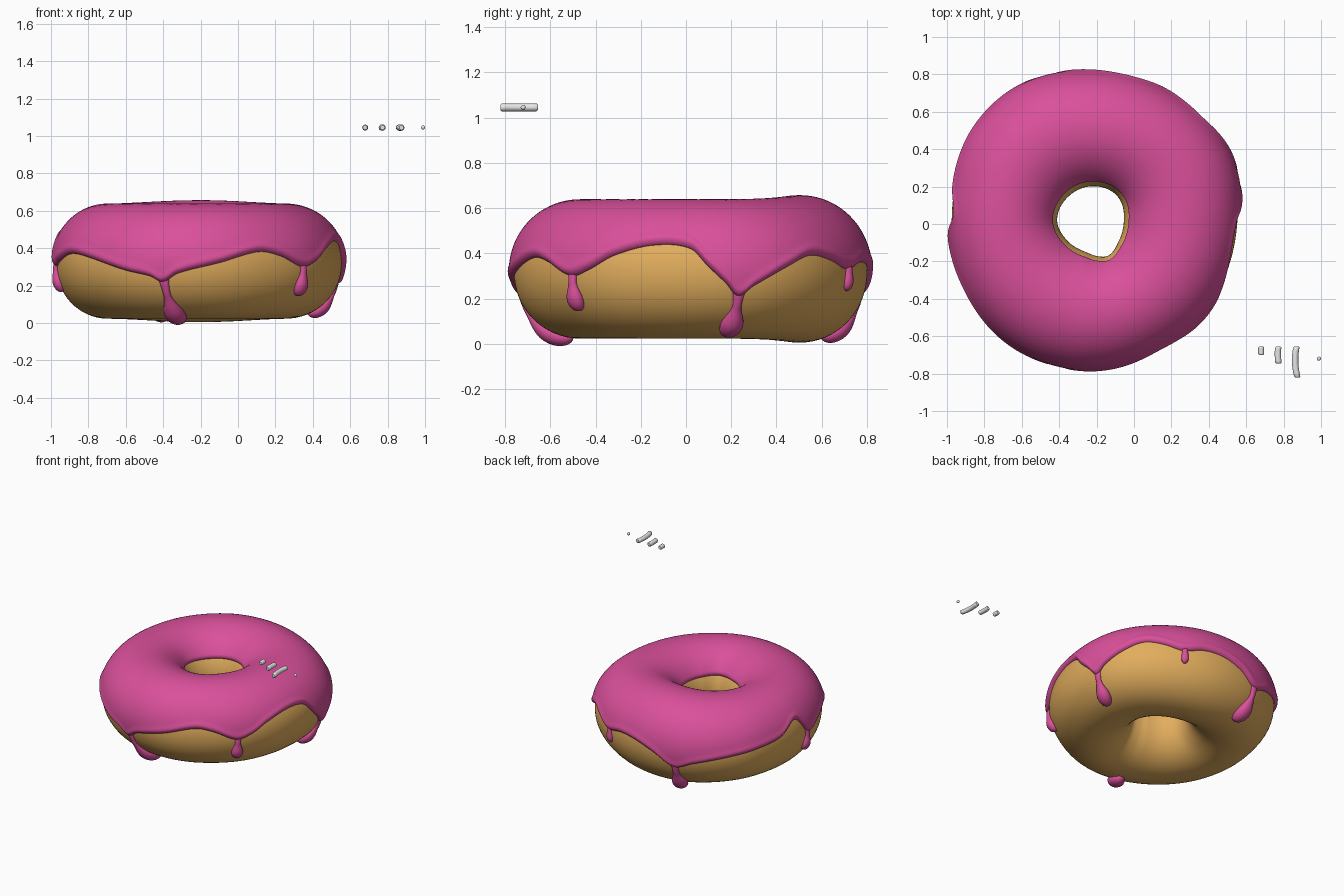
import bpy, bmesh, math
from mathutils import Vector

if "Cube" in bpy.data.objects:
    bpy.data.objects.remove(bpy.data.objects["Cube"])

CX, CY, ZC, N, ICE = -0.2, 0.02, 0.32, 2.03, 0.022


def material(name, rgb):
    m = bpy.data.materials.new(name)
    m.diffuse_color = (*rgb, 1)
    m.use_nodes = True
    m.node_tree.nodes["Principled BSDF"].inputs["Base Color"].default_value = m.diffuse_color
    return m


DOUGH = material("baked dough", (0.76, 0.42, 0.11))
PINK = material("pink icing", (0.70, 0.08, 0.33))
GREY = material("pale grey", (0.8, 0.8, 0.8))

# (angle in degrees, value) control points round the ring
OUTER = [(0, .775), (28, .805), (64, .795), (93, .805), (118, .83), (144, .825), (167, .80),
         (192, .798), (215, .81), (240, .812), (266, .805), (297, .78), (317, .778), (343, .77)]
HOLE = [(0, .135), (52, .16), (90, .17), (135, .184), (180, .2), (214, .18), (250, .168),
        (270, .18), (288, .188), (318, .15)]
# height of the icing's lower edge
EDGE = [(0, .42), (6, .34), (12, .265), (16, .21), (21, .255), (33, .34), (43, .39), (53, .37),
        (63, .33), (75, .36), (86, .35), (97, .30), (108, .22), (117, .26), (130, .30), (150, .34),
        (165, .37), (178, .44), (187, .31), (195, .33), (208, .37), (221, .35), (240, .28),
        (250, .25), (255, .22), (261, .265), (277, .32), (294, .38), (304, .36), (316, .30),
        (324, .33), (333, .39), (347, .435)]


def sample(table, deg):
    """Smooth periodic interpolation of a control table."""
    n = len(table)
    deg %= 360

    def pt(i):
        return table[i % n][0] + 360 * (i // n), table[i % n][1]
    i = max(k for k in range(n) if table[k][0] <= deg)
    (x0, y0), (x1, y1), (x2, y2), (x3, y3) = (pt(i + k) for k in (-1, 0, 1, 2))
    d = x2 - x1
    t = (deg - x1) / d
    m1, m2 = (y2 - y0) / (x2 - x0) * d, (y3 - y1) / (x3 - x1) * d
    return ((2*t**3 - 3*t*t + 1) * y1 + (t**3 - 2*t*t + t) * m1
            + (3*t*t - 2*t**3) * y2 + (t**3 - t*t) * m2)


def power(v, p):
    return math.copysign(abs(v) ** p, v)


def height(deg):
    return 0.297 + 0.018 * max(0, math.sin(math.radians(deg))) ** 4


def ring_point(deg, a, off=0.0):
    """Point on the dough: deg round the ring, a round its section (0 = outside)."""
    ro, ri = sample(OUTER, deg) - ICE, sample(HOLE, deg) + ICE * .5
    w = (ro - ri) / 2 + off
    r = (ro + ri) / 2 + w * power(math.cos(a), 2 / N)
    z = ZC + (height(deg) + off) * power(math.sin(a), 2 / N)
    t = math.radians(deg)
    return Vector((CX + r * math.cos(t), CY + r * math.sin(t), z))


def section_angle(deg, z):
    s = max(-0.99, min(0.99, (z - ZC) / height(deg)))
    return math.asin(power(s, N / 2))


def loft(name, rings, mat, loop=False, caps=False, closed=True):
    """Skin rows of points into a smooth mesh."""
    bm = bmesh.new()
    rows = [[bm.verts.new(p) for p in ring] for ring in rings]
    n = len(rows[0])
    for i in range(len(rows) if loop else len(rows) - 1):
        a, b = rows[i], rows[(i + 1) % len(rows)]
        for j in range(n if closed else n - 1):
            k = (j + 1) % n
            bm.faces.new((a[j], a[k], b[k], b[j]))
    if caps:
        bm.faces.new(rows[0])
        bm.faces.new(rows[-1])
    bmesh.ops.recalc_face_normals(bm, faces=bm.faces)
    for f in bm.faces:
        f.smooth = len(f.verts) == 4
    me = bpy.data.meshes.new(name)
    bm.to_mesh(me)
    bm.free()
    me.materials.append(mat)
    ob = bpy.data.objects.new(name, me)
    bpy.context.collection.objects.link(ob)
    return ob


# dough ring
loft("dough", [[ring_point(d * 2, math.tau * k / 64) for k in range(64)]
               for d in range(180)], DOUGH, loop=True)

# icing shell with a rounded lip that tucks into the dough
rings = []
for i in range(300):
    deg = i * 1.2
    a0, a1 = section_angle(deg, sample(EDGE, deg)), math.radians(152)
    row = []
    for k in range(57):
        a = a0 + (a1 - a0) * (0.5 - 0.5 * math.cos(math.pi * k / 56))
        dist = min(a - a0, a1 - a)
        off = (ICE + .004) * math.sqrt(max(0, 1 - (1 - min(dist / .09, 1)) ** 2)) - .004
        off += .005 * math.exp(-((a - a0 - .1) / .06) ** 2)
        row.append(ring_point(deg, a, off))
    rings.append(row)
loft("icing", rings, PINK, loop=True, closed=False)


# icing drips: thin neck, swollen rounded end, following the dough
def drip(name, deg, low, neck, bulb, lean=0):
    top = section_angle(deg, sample(EDGE, deg)) + 0.12
    end = section_angle(deg + lean, low)
    rows = []
    for i in range(25):
        u = 0.5 - 0.5 * math.cos(math.pi * i / 24) if i > 12 else i / 24
        s = max(0, min(1, (u - .3) / .4))
        w = neck + (bulb - neck) * s * s * (3 - 2 * s)
        root = max(0, 1 - u / .3)          # 1 where the drip leaves the icing
        if u > .72:
            w *= math.sqrt(max(.0004, 1 - ((u - .72) / .28) ** 2))
        d, a = deg + lean * u, top + (end - top) * u
        c = ring_point(d, a, .002 + .2 * w - .012 * root)
        side = (ring_point(d + 1, a) - ring_point(d - 1, a)).normalized()
        along = (ring_point(d, a + .02) - ring_point(d, a - .02)).normalized()
        out = side.cross(along)
        depth, w = w * .8, w + .014 * root ** 2
        rows.append([c + side * w * math.cos(q) + out * depth * math.sin(q)
                     for q in (math.tau * k / 20 for k in range(20))])
    loft(name, rows, PINK, caps=True)


drip("front_drip", 255, .022, .020, .055, 3.5)
drip("front_right_drip", 316.5, .15, .020, .040, 0)
drip("right_drip", 16.5, .05, .020, .050, -1)
drip("back_right_drip", 64, .235, .020, .026)
drip("back_drip", 108, .03, .022, .055, 1)
drip("left_drip", 187, .17, .020, .036)


# loose sprinkles: short rods and one bead
def sprinkle(name, x, y0, y1, radius, bow=0.0, z=1.045):
    bevel, length = radius * .3, y0 - y1
    stops = [(0, .7), (bevel, 1)]
    stops += [(bevel + (length - 2 * bevel) * k / 8, 1) for k in range(1, 9)]
    stops += [(length, .7)]
    rows = []
    for s, f in stops:
        u = s / length
        cx = x + bow * ((2 * u - 1) ** 2 - .5) + bow * .5 * u
        rows.append([(cx + radius * f * math.cos(q), y0 - s, z + radius * f * math.sin(q))
                     for q in (math.tau * k / 16 for k in range(16))])
    loft(name, rows, GREY, caps=True)


sprinkle("short_sprinkle", .68, -.655, -.70, .016)
sprinkle("medium_sprinkle", .77, -.655, -.745, .017, .003)
sprinkle("long_sprinkle", .864, -.655, -.82, .017, .010)
bpy.ops.mesh.primitive_uv_sphere_add(segments=16, ring_count=10, radius=.011,
                                     location=(.989, -.72, 1.045))
bead = bpy.context.object
bead.name = "bead_sprinkle"
bead.data.materials.append(GREY)
bpy.ops.object.shade_smooth()
